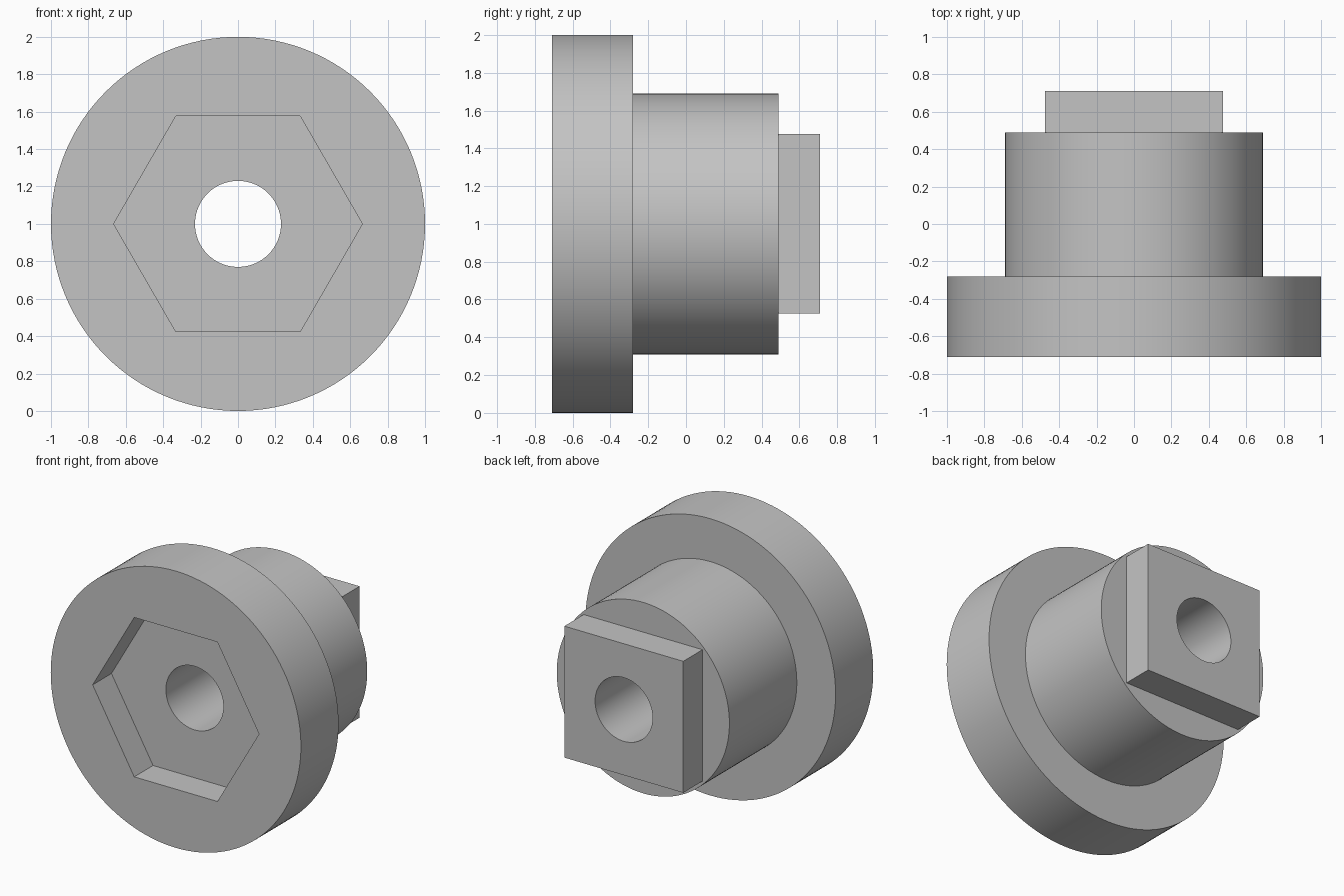
import bpy
import math

cube = bpy.data.objects.get("Cube")
if cube:
    bpy.data.objects.remove(cube, do_unlink=True)

# Single plain material
grey = bpy.data.materials.new("plain_grey")
grey.use_nodes = True
colour = (0.55, 0.55, 0.55, 1)
grey.diffuse_color = colour
grey.node_tree.nodes["Principled BSDF"].inputs["Base Color"].default_value = colour

AXIS_Z = 1.0
FRONT, SHOULDER, BARREL_END, BACK = -0.71, -0.28, 0.49, 0.71
POCKET_FLOOR = -0.495


def prism(name, radius, y0, y1, sides, turn=0.0):
    """Prism lying along y, with its first corner turned about that axis."""
    bpy.ops.mesh.primitive_cylinder_add(vertices=sides, radius=radius, depth=y1 - y0)
    ob = bpy.context.object
    ob.name = ob.data.name = name
    ob.rotation_euler = (math.radians(90), turn, 0)
    ob.location = (0, (y0 + y1) / 2, AXIS_Z)
    bpy.ops.object.transform_apply(location=True, rotation=True, scale=True)
    ob.data.materials.append(grey)
    return ob


def combine(target, tool, operation):
    """Apply a boolean and discard the helper."""
    tool.hide_render = True
    mod = target.modifiers.new(tool.name, "BOOLEAN")
    mod.operation = operation
    mod.solver = "EXACT"
    mod.object = tool
    bpy.context.view_layer.objects.active = target
    bpy.ops.object.modifier_apply(modifier=mod.name)
    bpy.data.objects.remove(tool, do_unlink=True)


# Wide flange, barrel and square drive fused into one body
body = prism("flanged_socket_adapter", 1.0, FRONT, SHOULDER, 128)
barrel = prism("barrel", 0.69, SHOULDER - 0.1, BARREL_END, 128)
drive = prism("square_drive", 0.475 * math.sqrt(2), BARREL_END - 0.2, BACK, 4, math.radians(45))
for part in (barrel, drive):
    combine(body, part, "UNION")

# Hexagonal pocket in the front, corners pointing sideways
pocket = prism("hex_pocket", 0.665, FRONT - 0.2, POCKET_FLOOR, 6, math.radians(90))
combine(body, pocket, "DIFFERENCE")

# Round bore right through
bore = prism("bore", 0.23, FRONT - 0.3, BACK + 0.3, 96)
combine(body, bore, "DIFFERENCE")

bpy.ops.object.select_all(action="DESELECT")
body.select_set(True)
bpy.context.view_layer.objects.active = body
bpy.ops.object.shade_smooth_by_angle(angle=math.radians(30))
